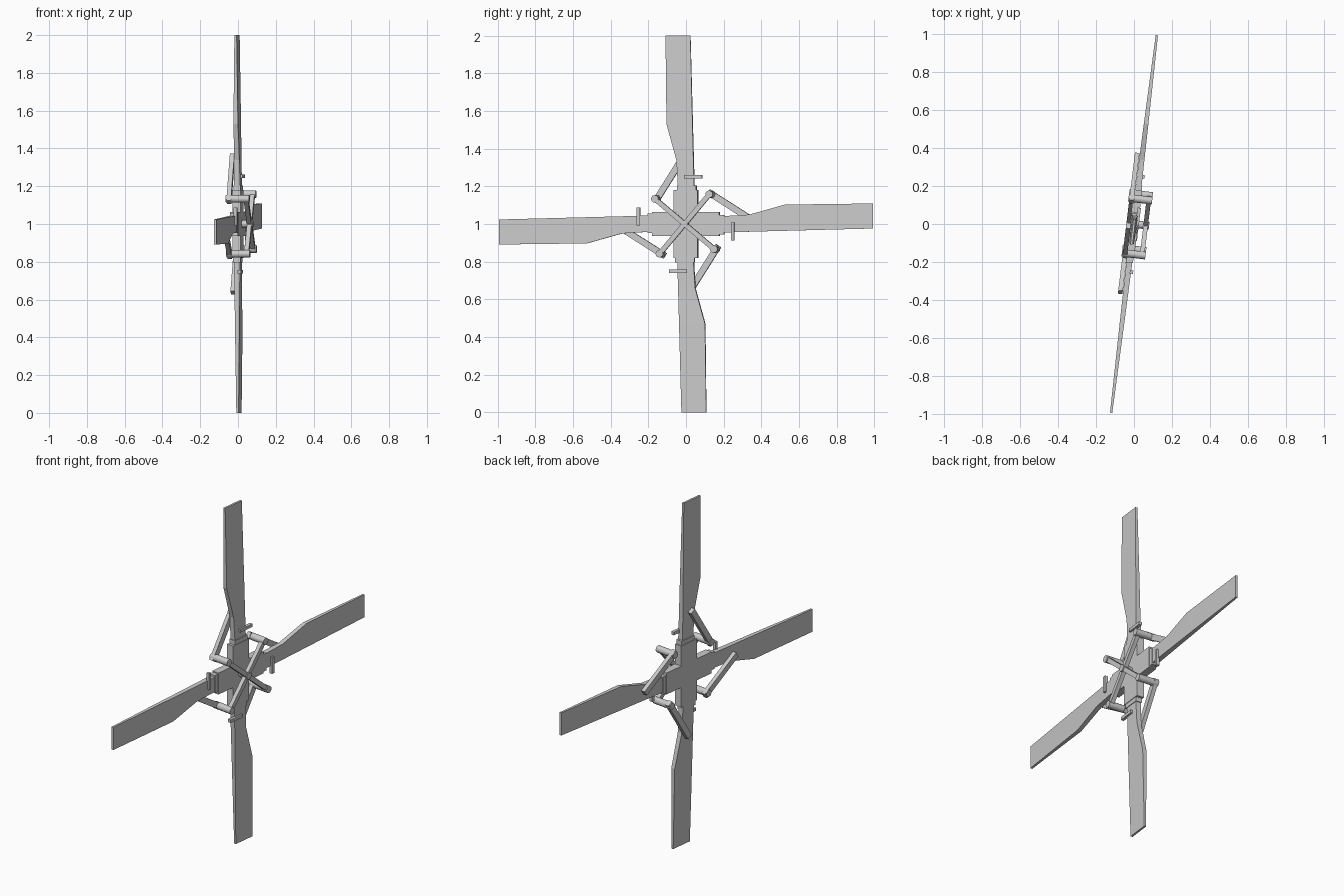
import bpy, bmesh, math
from mathutils import Matrix, Vector

if "Cube" in bpy.data.objects:
    bpy.data.objects.remove(bpy.data.objects["Cube"])

# Rotor frame: local x = disc normal, local z = radial, disc turned slightly about z
BASE = Matrix.Translation((0, 0, 1)) @ Matrix.Rotation(math.radians(-6.9), 4, 'Z')


def finish(bm, name, k=0):
    """Turn a bmesh into an object, placed at quarter turn k of the rotor."""
    bmesh.ops.recalc_face_normals(bm, faces=bm.faces)
    bm.transform(BASE @ Matrix.Rotation(k * math.pi / 2, 4, 'X'))
    me = bpy.data.meshes.new(name)
    bm.to_mesh(me)
    bm.free()
    ob = bpy.data.objects.new(name, me)
    bpy.context.collection.objects.link(ob)
    return ob


def loft(name, k, stations):
    """Rectangular sections (radius, y_min, y_max, thickness) joined radially."""
    bm = bmesh.new()
    rings = []
    for r, a, b, t in stations:
        h = t / 2
        rings.append([bm.verts.new(p) for p in
                      ((-h, a, r), (h, a, r), (h, b, r), (-h, b, r))])
    for p, q in zip(rings, rings[1:]):
        for i in range(4):
            j = (i + 1) % 4
            bm.faces.new((p[i], p[j], q[j], q[i]))
    bm.faces.new(rings[0])
    bm.faces.new(rings[-1])
    return finish(bm, name, k)


def bar(name, k, a, b, width, depth):
    """Square bar between two points lying in a plane parallel to the disc."""
    a, b = Vector(a), Vector(b)
    d = b - a
    bm = bmesh.new()
    bmesh.ops.create_cube(bm, size=1)
    bm.transform(Matrix.Translation((a + b) / 2)
                 @ Matrix.Rotation(math.atan2(-d.y, d.z), 4, 'X')
                 @ Matrix.Diagonal((depth, width, d.length, 1)))
    return finish(bm, name, k)


def pin(name, k, y, z, x0, x1, radius):
    """Cylinder along the disc normal."""
    bm = bmesh.new()
    bmesh.ops.create_cone(bm, cap_ends=True, segments=12, radius1=radius,
                          radius2=radius, depth=x1 - x0)
    bm.transform(Matrix.Translation(((x0 + x1) / 2, y, z))
                 @ Matrix.Rotation(math.pi / 2, 4, 'Y'))
    ob = finish(bm, name, k)
    for p in ob.data.polygons:
        p.use_smooth = len(p.vertices) == 4
    ob.data.set_sharp_from_angle(angle=math.radians(40))
    return ob


PY, PZ = -0.158, 0.133   # pitch pin position for the upright blade

for k in range(4):
    # blade with one-sided widening
    loft(f"blade_{k}", k, [(0.17, -0.04, 0.046, 0.032), (0.34, -0.05, 0.041, 0.028),
                           (0.53, -0.103, 0.036, 0.024), (1.0, -0.109, 0.024, 0.012)])
    # blade grip and hub arm
    loft(f"blade_grip_{k}", k, [(0.15, -0.047, 0.056, 0.038), (0.205, -0.047, 0.056, 0.038)])
    loft(f"hub_arm_{k}", k, [(0, -0.063, 0.063, 0.044), (0.18, -0.063, 0.063, 0.044)])
    # small tab sticking out of the blade root
    bar(f"root_tab_{k}", k, (0.017, -0.008, 0.252), (0.017, 0.088, 0.252), 0.018, 0.018)
    # control spider arm, its pin, and the link back to the blade
    bar(f"spider_arm_{k}", k, (0.062, 0, 0), (0.062, PY, PZ), 0.026, 0.024)
    pin(f"pitch_pin_{k}", k, PY, PZ, -0.045, 0.08, 0.02)
    bar(f"pitch_link_{k}", k, (-0.028, PY - 0.012, PZ - 0.018), (-0.028, -0.012, 0.365),
        0.034, 0.024)

# centre shaft carrying the spider
pin("centre_shaft", 0, 0, 0, -0.02, 0.08, 0.02)
